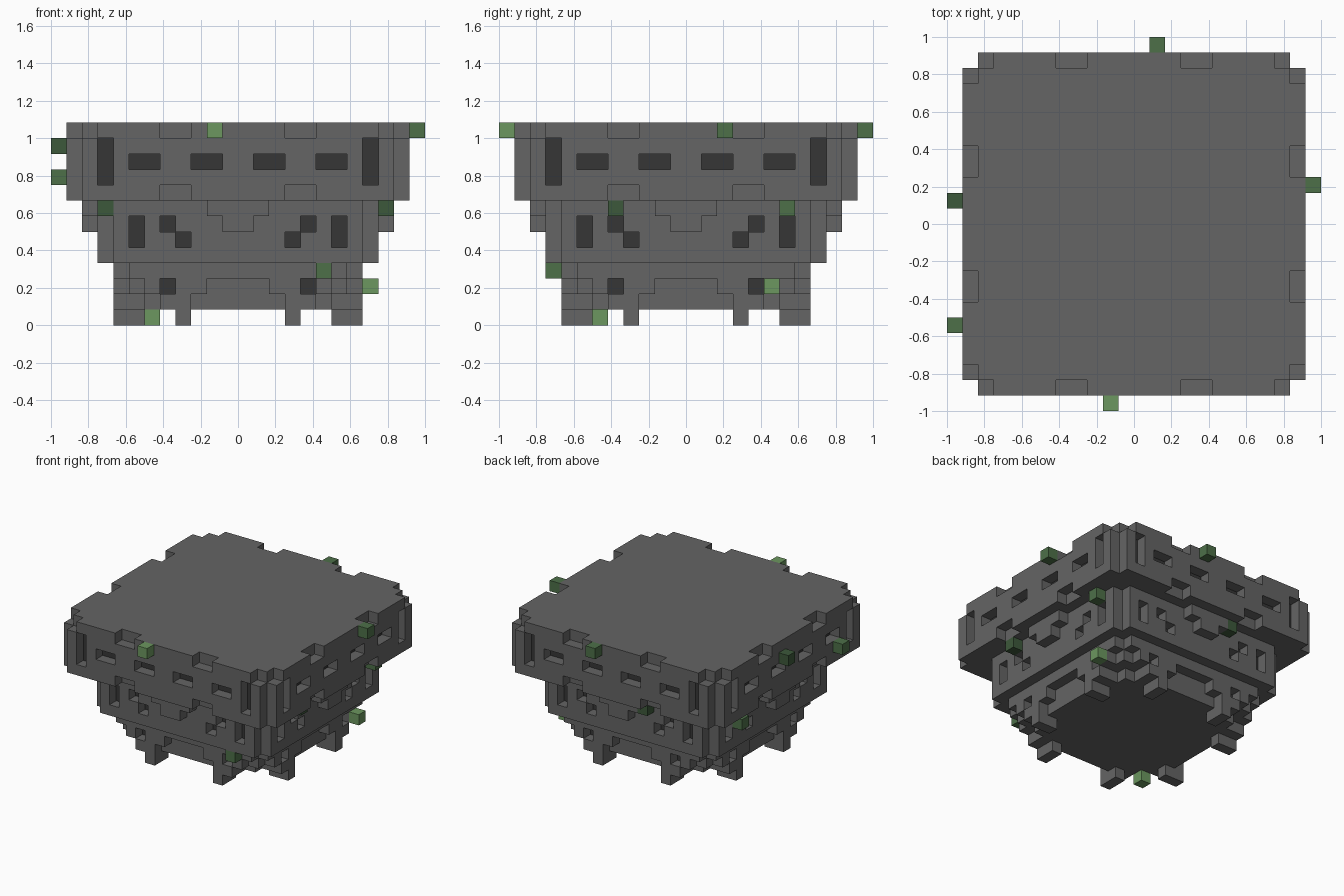
import bpy, bmesh, math
from mathutils import Vector

if "Cube" in bpy.data.objects:
    bpy.data.objects.remove(bpy.data.objects["Cube"], do_unlink=True)

U = 1 / 12  # edge of one block


def material(name, rgb):
    m = bpy.data.materials.new(name)
    m.use_nodes = True
    m.diffuse_color = (*rgb, 1)
    m.node_tree.nodes["Principled BSDF"].inputs["Base Color"].default_value = (*rgb, 1)
    return m


STONE = material("stone grey", (0.128, 0.128, 0.128))
DARK = material("dark recess", (0.037, 0.037, 0.037))
LIGHT_MOSS = material("light moss", (0.15, 0.31, 0.115))
MID_MOSS = material("mid moss", (0.075, 0.16, 0.066))
DEEP_MOSS = material("deep moss", (0.046, 0.098, 0.043))

DIRS = [(1, 0, 0), (-1, 0, 0), (0, 1, 0), (0, -1, 0), (0, 0, 1), (0, 0, -1)]


def block(x0, x1, y0, y1, z0, z1):
    return {(x, y, z) for x in range(x0, x1) for y in range(y0, y1) for z in range(z0, z1)}


def core(r, z0, z1):
    return block(-r, r, -r, r, z0, z1)


def front(r, x0, x1, z0, z1, depth=1):
    """Blocks on the front wall at distance r, mirrored left and right."""
    return block(x0, x1, -r, -r + depth, z0, z1) | block(-x1, -x0, -r, -r + depth, z0, z1)


def around(cells):
    """Repeat front blocks on all four sides, each with its outward direction."""
    out = {}
    for x, y, z in cells:
        d = (0, -1)
        for _ in range(4):
            out[(x, y, z)] = (*d, 0)
            x, y = -1 - y, x
            d = (-d[1], d[0])
    return out


def build(name, cells, mats, holes=None, solid=frozenset()):
    """Skin the outside of a set of blocks; backs of holes get the second material."""
    holes = holes or {}
    bm = bmesh.new()
    verts = {}

    def vert(p):
        k = tuple(int(round(c * 2)) for c in p)
        if k not in verts:
            verts[k] = bm.verts.new(Vector(p) * U)
        return verts[k]

    for c in cells:
        for d in DIRS:
            n = tuple(a + b for a, b in zip(c, d))
            if n in cells or n in solid:
                continue
            dv = Vector(d)
            a = Vector((dv.y, dv.z, dv.x))
            b = dv.cross(a)
            mid = Vector(c) + Vector((.5, .5, .5)) + dv / 2
            f = bm.faces.new([vert(mid + (a * i + b * j) / 2)
                              for i, j in ((-1, -1), (1, -1), (1, 1), (-1, 1))])
            f.material_index = 1 if holes.get(n) == d else 0
    # merge the coplanar squares into clean flat faces
    bmesh.ops.dissolve_limit(bm, angle_limit=math.radians(1), use_dissolve_boundaries=False,
                             verts=bm.verts[:], edges=bm.edges[:], delimit={'MATERIAL'})
    me = bpy.data.meshes.new(name)
    bm.to_mesh(me)
    bm.free()
    for m in mats:
        me.materials.append(m)
    ob = bpy.data.objects.new(name, me)
    bpy.context.collection.objects.link(ob)
    return ob


# Upper tier: wide block with windows, corner slots and notched rims
upper_holes = around(front(11, 1, 3, 10, 11) | front(11, 5, 7, 10, 11) | front(11, 8, 9, 9, 12))
upper_notches = around(front(11, 3, 5, 12, 13) | front(11, 3, 5, 8, 9) | front(11, 9, 10, 12, 13))
upper = core(10, 8, 13) | set(around(front(11, 0, 10, 8, 13)))
upper -= set(upper_holes) | set(upper_notches)

# Middle tier: slots, diagonal gaps and a stepped bracket on each side
middle_holes = around(front(9, 6, 7, 5, 7) | front(9, 4, 5, 6, 7) | front(9, 3, 4, 5, 6))
middle = core(8, 4, 8) | set(around(front(9, 0, 8, 4, 8)))
middle |= set(around(front(10, 0, 2, 7, 8) | front(10, 0, 1, 6, 7)))
middle -= set(middle_holes)

# Lower tier: stepped arch on each side, corners cut back underneath
lower_holes = around(front(8, 4, 5, 2, 3))
lower = core(7, 2, 4) | core(6, 1, 2) | set(around(front(7, 0, 5, 1, 2)))
lower |= set(around(front(8, 0, 7, 3, 4) | front(8, 2, 6, 2, 3) | front(8, 3, 5, 1, 2)))
lower -= set(lower_holes)

# Feet: two under every side
feet = set(around(front(8, 3, 4, 0, 1, 2)))

parts = {"upper_tier": (upper, upper_holes), "middle_tier": (middle, middle_holes),
         "lower_tier": (lower, lower_holes), "feet": (feet, {})}
everything = upper | middle | lower | feet
for name, (cells, holes) in parts.items():
    build(name, cells, [STONE, DARK], holes, everything)

# Moss blocks stuck on the walls
moss = {
    "light_moss": (LIGHT_MOSS, [(-2, -12, 12), (8, 5, 2), (-6, -6, 0)]),
    "mid_moss": (MID_MOSS, [(1, 11, 12), (11, 2, 12), (-12, -7, 9), (9, 6, 7),
                            (5, -9, 3), (-10, 5, 6)]),
    "deep_moss": (DEEP_MOSS, [(-12, 1, 11), (9, -5, 7), (-9, -9, 7), (-3, 9, 7)]),
}
for name, (mat, cells) in moss.items():
    build(name, set(cells), [mat], solid=everything)
